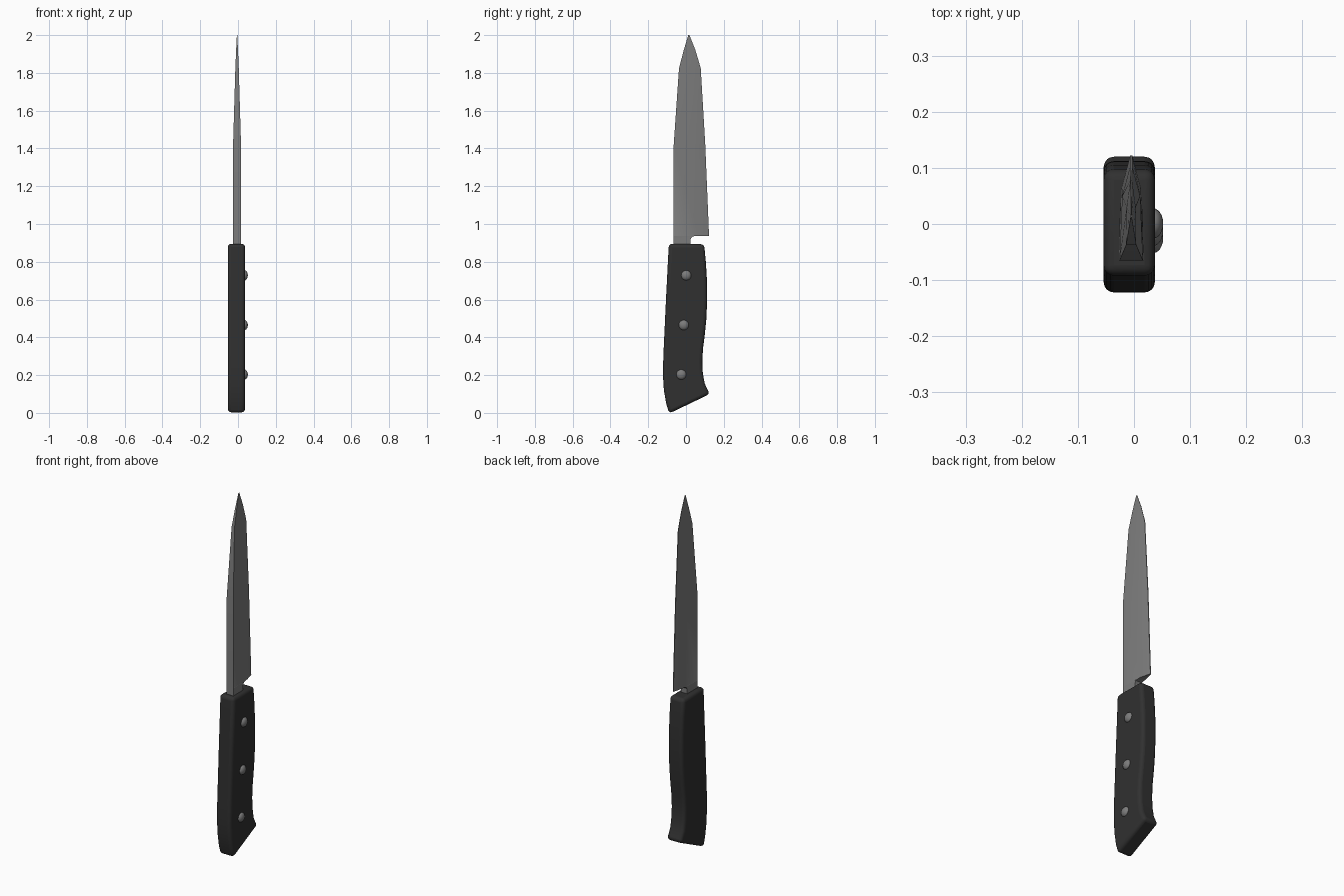
import bpy, bmesh
from math import radians
from mathutils import Matrix

if "Cube" in bpy.data.objects:
    bpy.data.objects.remove(bpy.data.objects["Cube"])


def material(name, v):
    m = bpy.data.materials.new(name)
    m.diffuse_color = (v, v, v, 1)
    m.use_nodes = True
    m.node_tree.nodes["Principled BSDF"].inputs["Base Color"].default_value = m.diffuse_color
    return m


def finish(name, bm, mat, angle=30):
    bmesh.ops.recalc_face_normals(bm, faces=bm.faces[:])
    me = bpy.data.meshes.new(name)
    bm.to_mesh(me)
    bm.free()
    ob = bpy.data.objects.new(name, me)
    bpy.context.collection.objects.link(ob)
    me.materials.append(mat)
    bpy.ops.object.select_all(action='DESELECT')
    ob.select_set(True)
    bpy.context.view_layer.objects.active = ob
    bpy.ops.object.shade_smooth_by_angle(angle=radians(angle))
    return ob


steel = material("steel", 0.2)
black = material("black_plastic", 0.03)

# Blade: loft of six-sided sections
# (z, spine y, mid y, edge y, spine half-width, mid half-width, edge half-width)
BLADE_X = -0.005
sections = [
    (0.86, -0.065, -0.01, 0.025, 0.022, 0.021, 0.020),
    (0.92, -0.065, -0.01, 0.025, 0.022, 0.021, 0.020),
    (0.932, -0.065, 0.0, 0.032, 0.022, 0.020, 0.019),
    (0.936, -0.065, 0.01, 0.045, 0.022, 0.020, 0.018),
    (0.937, -0.065, 0.065, 0.122, 0.022, 0.017, 0.002),
    (1.42, -0.065, 0.05, 0.102, 0.021, 0.016, 0.002),
    (1.825, -0.037, 0.03, 0.078, 0.009, 0.008, 0.0015),
    (1.92, -0.012, 0.02, 0.05, 0.005, 0.004, 0.001),
    (2.0, 0.012, 0.015, 0.018, 0.001, 0.001, 0.0005),
]
bm = bmesh.new()
rings = []
for z, a, b, c, ha, hb, hc in sections:
    pts = [(-ha, a), (-hb, b), (-hc, c), (hc, c), (hb, b), (ha, a)]
    rings.append([bm.verts.new((BLADE_X + x, y, z)) for x, y in pts])
for lo, hi in zip(rings, rings[1:]):
    for i in range(6):
        j = (i + 1) % 6
        bm.faces.new((lo[i], lo[j], hi[j], hi[i]))
bm.faces.new(rings[0])
bm.faces.new(rings[-1])
finish("blade", bm, steel)

# Handle: extruded side profile with rounded edges
profile = [(-0.091, 0.895), (0.096, 0.893), (0.105, 0.80), (0.111, 0.70),
           (0.112, 0.60), (0.108, 0.50), (0.099, 0.41), (0.090, 0.34),
           (0.086, 0.27), (0.089, 0.21), (0.099, 0.155), (0.126, 0.10),
           (-0.089, -0.003), (-0.105, 0.05), (-0.117, 0.12), (-0.122, 0.20),
           (-0.120, 0.30), (-0.106, 0.60)]
bm = bmesh.new()
face = bm.faces.new([bm.verts.new((-0.054, y, z)) for y, z in profile])
ext = bmesh.ops.extrude_face_region(bm, geom=[face])
bmesh.ops.translate(bm, vec=(0.091, 0, 0),
                    verts=[v for v in ext["geom"] if isinstance(v, bmesh.types.BMVert)])
handle = finish("handle", bm, black, 40)
bev = handle.modifiers.new("round", 'BEVEL')
bev.width = 0.018
bev.segments = 4
bev.limit_method = 'ANGLE'
bev.angle_limit = radians(40)
bpy.ops.object.modifier_apply(modifier="round")
bpy.ops.object.shade_smooth_by_angle(angle=radians(40))

# Rivets: shallow domes on one side
for n, (y, z) in enumerate([(0.001, 0.728), (-0.012, 0.465), (-0.025, 0.203)]):
    bm = bmesh.new()
    bmesh.ops.create_uvsphere(bm, u_segments=20, v_segments=12, radius=1)
    bmesh.ops.transform(bm, verts=bm.verts[:], matrix=Matrix.Translation((0.034, y, z))
                        @ Matrix.Diagonal((0.018, 0.027, 0.027, 1))
                        @ Matrix.Rotation(radians(90), 4, 'Y'))
    finish(f"rivet_{n + 1}", bm, steel, 60)
